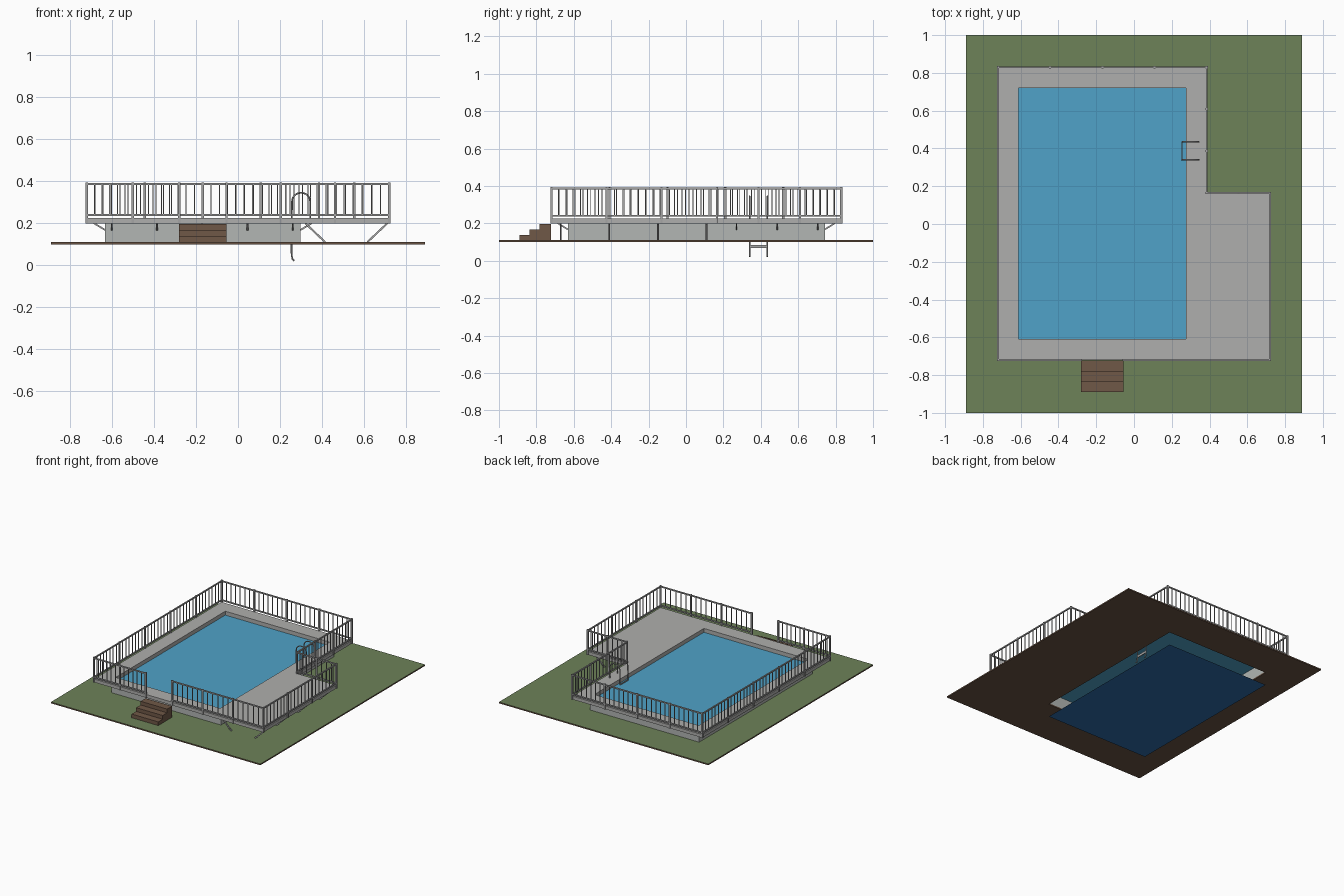
import bpy, bmesh, math
from mathutils import Vector

cube = bpy.data.objects.get("Cube")
if cube:
    bpy.data.objects.remove(cube)


def material(name, *srgb):
    m = bpy.data.materials.new(name)
    col = [(c / 255 / 12.92 if c < 10 else ((c / 255 + 0.055) / 1.055) ** 2.4) for c in srgb] + [1]
    m.use_nodes = True
    m.diffuse_color = col
    m.node_tree.nodes["Principled BSDF"].inputs["Base Color"].default_value = col
    return m


GRASS = material("grass green", 109, 130, 89)
SOIL = material("soil brown", 104, 82, 66)
WOOD = material("step wood", 112, 88, 71)
DECK = material("deck grey", 175, 175, 173)
WALL = material("wall grey", 178, 182, 179)
METAL = material("rail metal", 165, 165, 165)
WATER = material("water blue", 80, 162, 200)
FLOOR = material("pool floor blue", 46, 108, 168)


def finish(bm, name, *mats):
    bmesh.ops.recalc_face_normals(bm, faces=bm.faces)
    me = bpy.data.meshes.new(name)
    bm.to_mesh(me)
    bm.free()
    for m in mats:
        me.materials.append(m)
    ob = bpy.data.objects.new(name, me)
    bpy.context.collection.objects.link(ob)
    return ob


def rect(x0, x1, y0, y1):
    return [(x0, y0), (x1, y0), (x1, y1), (x0, y1)]


def slab(name, loops, z0, z1, *mats):
    """Extruded outline; further loops are holes."""
    cu = bpy.data.curves.new(name, 'CURVE')
    cu.dimensions = '2D'
    cu.fill_mode = 'BOTH'
    cu.extrude = (z1 - z0) / 2
    for loop in loops:
        sp = cu.splines.new('POLY')
        sp.points.add(len(loop) - 1)
        for p, (x, y) in zip(sp.points, loop):
            p.co = (x, y, 0, 1)
        sp.use_cyclic_u = True
    tmp = bpy.data.objects.new(name + "_outline", cu)
    me = bpy.data.meshes.new_from_object(tmp)
    bm = bmesh.new()
    bm.from_mesh(me)
    bpy.data.objects.remove(tmp)
    bpy.data.curves.remove(cu)
    bpy.data.meshes.remove(me)
    bmesh.ops.remove_doubles(bm, verts=bm.verts, dist=1e-5)
    bmesh.ops.translate(bm, verts=bm.verts, vec=(0, 0, (z0 + z1) / 2))
    for f in bm.faces:
        f.smooth = False
        f.material_index = 0
    return finish(bm, name, *mats)


def sheet(name, outline, z, mat):
    bm = bmesh.new()
    bm.faces.new([bm.verts.new((x, y, z)) for x, y in outline])
    return finish(bm, name, mat)


def bar(bm, a, b, w, h=None):
    """Square bar between two points."""
    a, b = Vector(a), Vector(b)
    d = b - a
    r = bmesh.ops.create_cube(bm, size=1)["verts"]
    bmesh.ops.scale(bm, verts=r, vec=(w, h or w, d.length))
    m = d.to_track_quat('Z', 'Y').to_matrix().to_4x4()
    m.translation = (a + b) / 2
    bmesh.ops.transform(bm, verts=r, matrix=m)


def tube(name, points, radius, mat):
    cu = bpy.data.curves.new(name, 'CURVE')
    cu.dimensions = '3D'
    cu.bevel_depth = radius
    cu.bevel_resolution = 2
    cu.use_fill_caps = True
    sp = cu.splines.new('POLY')
    sp.points.add(len(points) - 1)
    for p, co in zip(sp.points, points):
        p.co = (*co, 1)
    cu.materials.append(mat)
    bpy.context.collection.objects.link(bpy.data.objects.new(name, cu))


# Ground, pool and deck
LAND, TOP = 0.11, 0.225
UNDER = 0.2
pool = rect(-0.612, 0.275, -0.61, 0.72)
ground = slab("ground", [rect(-0.89, 0.89, -1, 1), pool], 0.1, LAND, GRASS, SOIL)
for f in ground.data.polygons:
    f.material_index = 0 if f.normal.z > 0.5 else 1
slab("pool_wall", [rect(-0.632, 0.297, -0.632, 0.743), pool], LAND, UNDER, WALL)
edge = [(-0.72, -0.72), (0.72, -0.72), (0.72, 0.165), (0.385, 0.165), (0.385, 0.83), (-0.72, 0.83)]
slab("deck", [edge, pool], UNDER, TOP, DECK)
sheet("water", pool, 0.195, WATER)
sheet("pool_floor", pool, 0, FLOOR)

# Entry steps
GATE = (-0.28, -0.055)
for i in range(3):
    slab("step_%d" % (i + 1), [rect(*GATE, -0.89 + 0.054 * i, -0.722)],
         LAND + 0.0285 * i, LAND + 0.0285 * (i + 1), WOOD)

# Railing: runs of posts, rails and balusters, open at the steps
runs = [(edge[0], (GATE[0], -0.72), 2), ((GATE[1], -0.72), edge[1], 3), (edge[1], edge[2], 3),
        (edge[2], edge[3], 2), (edge[3], edge[4], 3), (edge[4], edge[5], 4), (edge[5], edge[0], 5)]
posts, rails, balusters = bmesh.new(), bmesh.new(), bmesh.new()
for a, b, panels in runs:
    a, b = Vector((*a, 0)), Vector((*b, 0))
    for z in (0.24, 0.386):
        up = Vector((0, 0, z))
        bar(rails, a + up, b + up, 0.009)
    for i in range(panels + 1):
        p = a.lerp(b, i / panels)
        bar(posts, p + Vector((0, 0, UNDER)), p + Vector((0, 0, 0.394)), 0.011)
    n = panels * max(4, round((b - a).length / panels / 0.04))
    for i in range(1, n):
        if i % (n // panels):
            p = a.lerp(b, i / n)
            bar(balusters, p + Vector((0, 0, 0.24)), p + Vector((0, 0, 0.386)), 0.005)
finish(posts, "railing_posts", METAL)
finish(rails, "railing_rails", METAL)
finish(balusters, "railing_balusters", METAL)

# Short braces between wall and deck, and long legs under the wide deck
braces = bmesh.new()
for i in range(5):
    x = -0.6 + 0.215 * i
    bar(braces, (x, -0.632, 0.168), (x, -0.685, UNDER), 0.008)
    bar(braces, (x, 0.743, 0.168), (x, 0.795, UNDER), 0.008)
for i in range(7):
    y = -0.6 + 0.2175 * i
    bar(braces, (-0.632, y, 0.168), (-0.685, y, UNDER), 0.008)
    if y > 0.2:
        bar(braces, (0.297, y, 0.168), (0.35, y, UNDER), 0.008)
finish(braces, "deck_braces", METAL)
legs = bmesh.new()
for i in range(4):
    y = -0.67 + 0.26 * i
    bar(legs, (0.32, y, UNDER), (0.415, y, LAND), 0.009)
    bar(legs, (0.71, y, UNDER), (0.615, y, LAND), 0.009)
finish(legs, "deck_legs", METAL)

# Pool ladder: two hooped side tubes with rungs
for side, y in (("left", 0.435), ("right", 0.34)):
    hoop = [(0.3 + 0.043 * math.cos(t), y, 0.305 + 0.04 * math.sin(t))
            for t in (math.pi * k / 12 for k in range(13))]
    path = [(0.343, y, TOP)] + hoop + [(0.254, y, 0.1), (0.255, y, 0.05), (0.259, y, 0.03), (0.268, y, 0.022)]
    tube("ladder_side_" + side, path, 0.004, METAL)
rungs = bmesh.new()
for z in (0.076, 0.135, 0.194):
    bar(rungs, (0.254, 0.34, z), (0.254, 0.435, z), 0.006, 0.018)
finish(rungs, "ladder_rungs", METAL)
